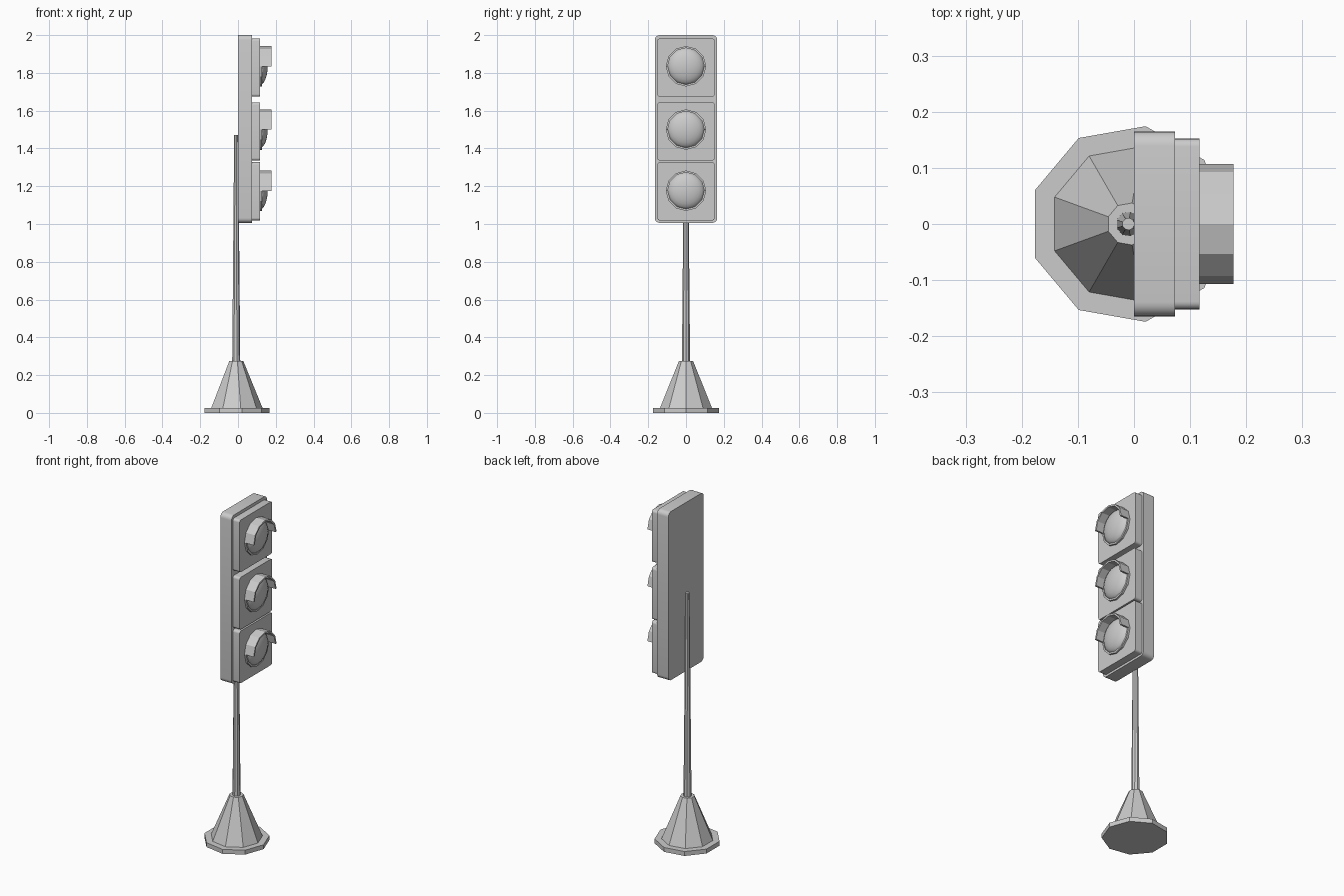
import bpy, bmesh, math

if "Cube" in bpy.data.objects:
    bpy.data.objects.remove(bpy.data.objects["Cube"])

AXIS_X = -0.01          # x of the stand's centre line


def make_object(name, bm, smooth=False):
    bmesh.ops.recalc_face_normals(bm, faces=bm.faces)
    mesh = bpy.data.meshes.new(name)
    bm.to_mesh(mesh)
    bm.free()
    ob = bpy.data.objects.new(name, mesh)
    bpy.context.collection.objects.link(ob)
    if smooth:
        bpy.ops.object.select_all(action='DESELECT')
        ob.select_set(True)
        bpy.context.view_layer.objects.active = ob
        bpy.ops.object.shade_smooth_by_angle(angle=math.radians(35))
    return ob


def nine_sided(name, r1, r2, z1, z2):
    """Tapered nine-sided prism with a corner pointing to +x."""
    bm = bmesh.new()
    rings = [[bm.verts.new((AXIS_X + r * math.cos(math.tau * i / 9),
                            r * math.sin(math.tau * i / 9), z)) for i in range(9)]
             for r, z in ((r1, z1), (r2, z2))]
    for i in range(9):
        j = (i + 1) % 9
        bm.faces.new((rings[0][i], rings[0][j], rings[1][j], rings[1][i]))
    bm.faces.new(rings[0])
    bm.faces.new(rings[1])
    return make_object(name, bm)


def rounded_plate(name, x1, x2, half_w, z1, z2, radius):
    """Plate facing +x with rounded corners in the yz plane."""
    bm = bmesh.new()
    bmesh.ops.create_cube(bm, size=1)
    for v in bm.verts:
        v.co = (x2 if v.co.x > 0 else x1,
                math.copysign(half_w, v.co.y),
                z2 if v.co.z > 0 else z1)
    corners = [e for e in bm.edges if abs(e.verts[0].co.x - e.verts[1].co.x) > 1e-4]
    bmesh.ops.bevel(bm, geom=corners, offset=radius, segments=5, profile=0.5,
                    affect='EDGES')
    return make_object(name, bm, True)


def half_ring(name, x1, x2, zc, r_out, r_in, start):
    """Half of a twelve-sided tube along x, beginning at angle start."""
    bm = bmesh.new()
    sections = []
    for i in range(7):
        a = start + math.pi * i / 6
        c, s = math.cos(a), math.sin(a)
        sections.append([bm.verts.new((x, r * c, zc + r * s))
                         for x, r in ((x1, r_out), (x2, r_out), (x2, r_in), (x1, r_in))])
    for a, b in zip(sections, sections[1:]):
        for k in range(4):
            m = (k + 1) % 4
            bm.faces.new((a[k], a[m], b[m], b[k]))
    bm.faces.new(sections[0])
    bm.faces.new(sections[-1])
    return make_object(name, bm)


def dome(name, x, zc, radius, depth):
    """Flattened hemisphere bulging towards +x."""
    bm = bmesh.new()
    bmesh.ops.create_uvsphere(bm, u_segments=24, v_segments=12, radius=1)
    bmesh.ops.delete(bm, geom=[v for v in bm.verts if v.co.z < -0.01], context='VERTS')
    for v in bm.verts:
        px, py, pz = v.co
        v.co = (x + depth * pz, radius * px, zc + radius * py)
    bmesh.ops.holes_fill(bm, edges=[e for e in bm.edges if e.is_boundary], sides=0)
    return make_object(name, bm, True)


# Stand: foot, cone and tapering pole
nine_sided("foot_plate", 0.177, 0.177, 0.0, 0.026)
nine_sided("base_cone", 0.14, 0.038, 0.026, 0.275)
nine_sided("pole", 0.022, 0.011, 0.27, 1.47)

# Signal housing
rounded_plate("housing", 0.0, 0.073, 0.165, 1.006, 2.0, 0.026)

# Three lamps: panel, lens, visor above and shallow rim below
for label, panel_z, lens_z in (("top", 1.828, 1.835),
                               ("middle", 1.49, 1.50),
                               ("bottom", 1.173, 1.176)):
    rounded_plate(label + "_panel", 0.07, 0.117, 0.152,
                  panel_z - 0.154, panel_z + 0.154, 0.014)
    dome(label + "_lens", 0.116, lens_z, 0.098, 0.041)
    half_ring(label + "_visor", 0.115, 0.177, lens_z, 0.107, 0.097, 0.0)
    half_ring(label + "_rim", 0.115, 0.128, lens_z, 0.107, 0.097, math.pi)
